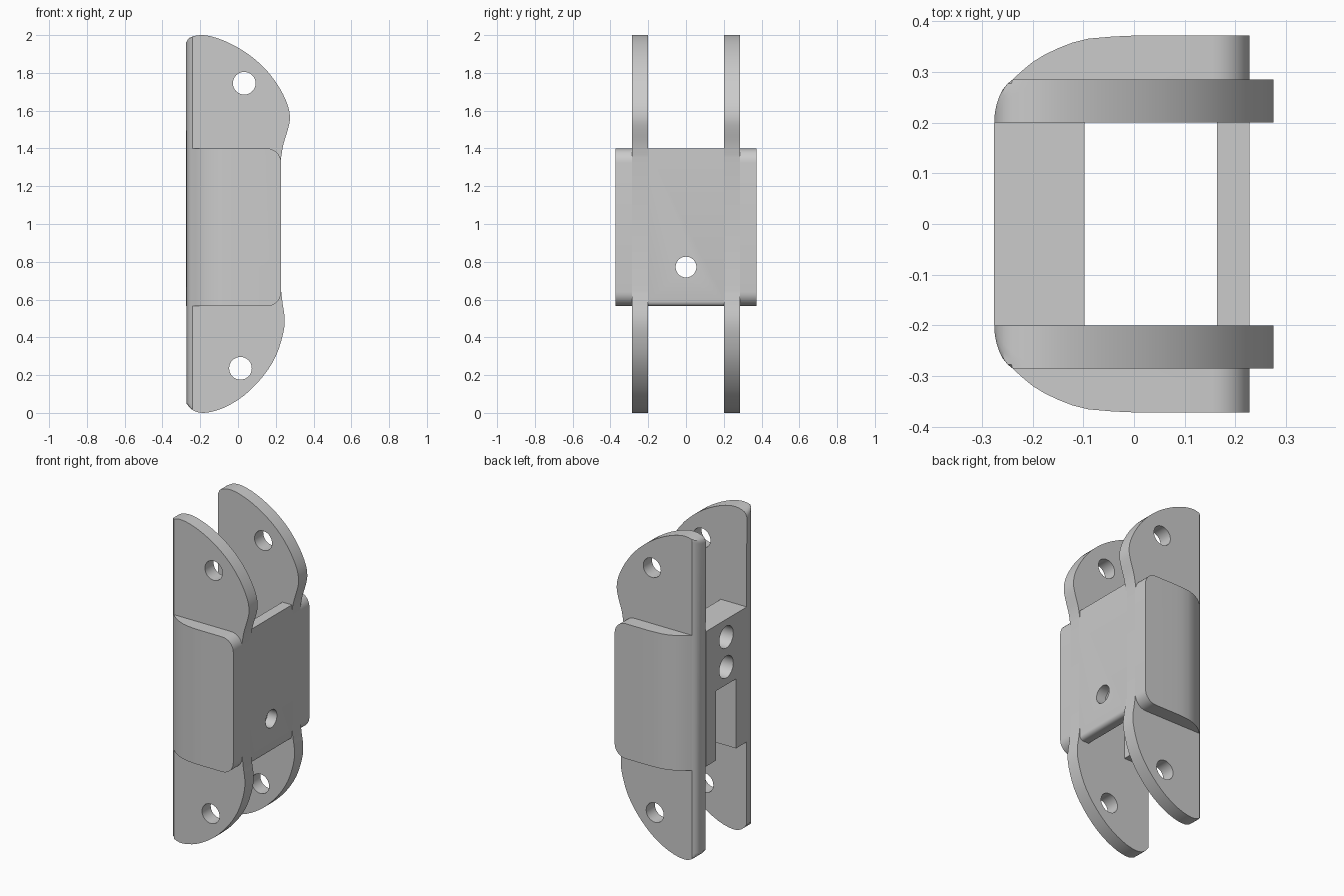
import bpy, bmesh, math
from mathutils import Matrix

cube = bpy.data.objects.get("Cube")
if cube:
    bpy.data.objects.remove(cube, do_unlink=True)

grey = bpy.data.materials.new("plain grey")
grey.use_nodes = True
GREY = (0.6, 0.6, 0.6, 1)
grey.diffuse_color = GREY
grey.node_tree.nodes["Principled BSDF"].inputs["Base Color"].default_value = GREY

Z_LOW, Z_HIGH = 0.565, 1.4        # middle body height range
X_BACK, X_FLAT = -0.276, 0.228    # rounded back and flat face
Y_IN, Y_OUT = 0.2, 0.285          # side plate thickness range


def make_object(name, bm):
    bmesh.ops.recalc_face_normals(bm, faces=bm.faces)
    mesh = bpy.data.meshes.new(name)
    bm.to_mesh(mesh)
    bm.free()
    mesh.materials.append(grey)
    obj = bpy.data.objects.new(name, mesh)
    bpy.context.collection.objects.link(obj)
    return obj


def loft(rings):
    """Join equal rings of 3D points into a capped solid."""
    bm = bmesh.new()
    loops = [[bm.verts.new(p) for p in ring] for ring in rings]
    for a, b in zip(loops, loops[1:]):
        for i in range(len(a)):
            j = (i + 1) % len(a)
            bm.faces.new((a[i], a[j], b[j], b[i]))
    bm.faces.new(loops[0])
    bm.faces.new(loops[-1])
    return bm


def box(x0, x1, y0, y1, z0, z1):
    base = [(x0, y0), (x1, y0), (x1, y1), (x0, y1)]
    return loft([[(x, y, z) for x, y in base] for z in (z0, z1)])


def cylinder(radius, depth, centre, axis):
    bm = bmesh.new()
    turn = Matrix.Rotation(math.pi / 2, 4, "Y" if axis == "X" else "X")
    bmesh.ops.create_cone(bm, cap_ends=True, segments=32, radius1=radius, radius2=radius,
                          depth=depth, matrix=Matrix.Translation(centre) @ turn)
    return bm


def smooth_path(pts, steps=3):
    """Catmull-Rom curve through the points."""
    out = []
    ext = [pts[0]] + pts + [pts[-1]]
    for a, b, c, d in zip(ext, ext[1:], ext[2:], ext[3:]):
        for s in range(steps):
            t = s / steps
            out.append(tuple(
                0.5 * (2 * q + (r - p) * t + (2 * p - 5 * q + 4 * r - w) * t * t
                       + (3 * q - p - 3 * r + w) * t ** 3)
                for p, q, r, w in zip(a, b, c, d)))
    return out + [pts[-1]]


def apply_modifier(obj, mod):
    bpy.context.view_layer.objects.active = obj
    bpy.ops.object.modifier_apply(modifier=mod.name)


def cut(obj, bm):
    cutter = make_object("cutter", bm)
    cutter.hide_render = True
    mod = obj.modifiers.new("cut", "BOOLEAN")
    mod.operation, mod.solver, mod.object = "DIFFERENCE", "EXACT", cutter
    apply_modifier(obj, mod)
    bpy.data.objects.remove(cutter, do_unlink=True)


def mirror_y(obj):
    mod = obj.modifiers.new("mirror", "MIRROR")
    mod.use_axis = (False, True, False)
    apply_modifier(obj, mod)


def bevel_edges(bm, rule, radius, segments):
    edges = [e for e in bm.edges if all(rule(v.co) for v in e.verts)]
    bmesh.ops.bevel(bm, geom=edges, offset=radius, segments=segments,
                    profile=0.5, affect="EDGES")


# Side plates: two rounded ears each, with the outer back edge rolled over
upper_ear = smooth_path([(-0.276, 1.955), (-0.258, 1.985), (-0.2, 2.0), (-0.13, 1.99), (-0.04, 1.955),
                         (0.06, 1.895), (0.15, 1.815), (0.22, 1.72), (0.263, 1.63), (0.275, 1.56),
                         (0.264, 1.5), (0.24, 1.42), (X_FLAT, 1.35)])
lower_ear = smooth_path([(X_FLAT, 0.65), (0.236, 0.58), (0.247, 0.5), (0.239, 0.42), (0.2, 0.3),
                         (0.13, 0.19), (0.03, 0.09), (-0.08, 0.025), (-0.18, 0.0), (-0.24, 0.015),
                         (-0.273, 0.05)])
outline = upper_ear + lower_ear
rolled = []
for step in range(7):
    a = math.radians(70) * step / 6
    y = Y_IN + (Y_OUT - Y_IN) * math.sin(a) / math.sin(math.radians(70))
    limit = X_BACK + 0.036 * (1 - math.cos(a)) / (1 - math.cos(math.radians(70)))
    rolled.append([(max(x, limit), y, z) for x, z in outline])
side_plates = make_object("side_plates", loft(rolled))
for x, z in ((0.033, 1.745), (0.013, 0.236)):
    cut(side_plates, cylinder(0.06, 0.4, (x, Y_IN, z), "Y"))
mirror_y(side_plates)

# Side flanges: curved thickening outside the plates, rounded at the flat face
curve = smooth_path([(-0.24, Y_OUT), (-0.2, 0.32), (-0.15, 0.347), (-0.09, 0.366), (0.0, 0.372)], 2)
section = [(-0.24, 0.28)] + curve + [(X_FLAT, 0.372), (X_FLAT, 0.28)]
bm = loft([[(x, y, z) for x, y in section] for z in (Z_LOW, Z_HIGH)])
for level in (Z_LOW, Z_HIGH):
    bevel_edges(bm, lambda co: co.x > X_FLAT - 0.001 and abs(co.z - level) < 0.001, 0.075, 8)
side_flanges = make_object("side_flanges", bm)
mirror_y(side_flanges)

# Front wall with one screw hole and a softened lower edge
bm = box(0.164, X_FLAT, -0.21, 0.21, Z_LOW, Z_HIGH)
bevel_edges(bm, lambda co: co.x > X_FLAT - 0.001 and co.z < Z_LOW + 0.001, 0.025, 4)
flat_wall = make_object("flat_wall", bm)
cut(flat_wall, cylinder(0.055, 0.3, (0.2, 0, 0.772), "X"))

# Thick back wall with two holes and a slot open at the bottom
back_wall = make_object("back_wall", box(X_BACK, -0.098, -Y_IN, Y_IN, Z_LOW, Z_HIGH))
for z in (1.29, 1.105):
    cut(back_wall, cylinder(0.068, 0.5, (-0.19, 0, z), "X"))
cut(back_wall, box(-0.4, 0.0, -0.095, 0.1, 0.4, 0.995))

# Smooth curved surfaces while keeping hard edges
bpy.ops.object.select_all(action="DESELECT")
for obj in (side_plates, side_flanges, flat_wall, back_wall):
    obj.select_set(True)
bpy.context.view_layer.objects.active = side_plates
bpy.ops.object.shade_smooth_by_angle(angle=math.radians(30))
